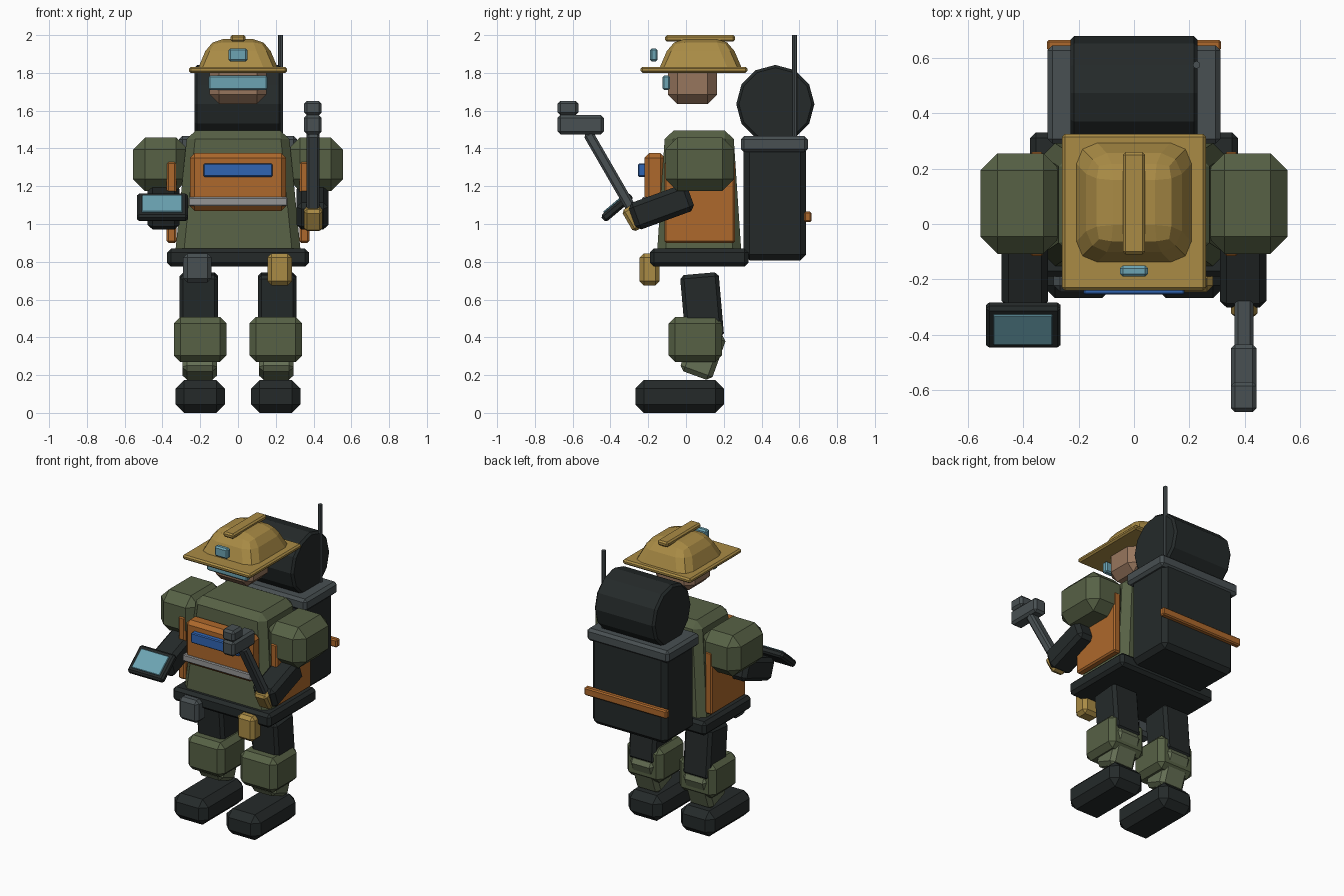
import bpy, bmesh
from math import radians
from mathutils import Matrix

if "Cube" in bpy.data.objects:
    bpy.data.objects.remove(bpy.data.objects["Cube"])

COL = {
    "green": (0.095, 0.12, 0.06), "moss": (0.13, 0.16, 0.09), "black": (0.018, 0.023, 0.023),
    "grey": (0.065, 0.08, 0.085), "orange": (0.42, 0.14, 0.025), "gold": (0.40, 0.26, 0.06),
    "teal": (0.15, 0.37, 0.45), "skin": (0.31, 0.18, 0.11), "blue": (0.03, 0.13, 0.45),
    "silver": (0.30, 0.30, 0.30),
}
MATS = {}
for key, c in COL.items():
    MATS[key] = bpy.data.materials.new(key)
    MATS[key].diffuse_color = (*c, 1)


def finish(name, bm, color, matrix):
    bmesh.ops.recalc_face_normals(bm, faces=bm.faces[:])
    mesh = bpy.data.meshes.new(name)
    bm.to_mesh(mesh)
    bm.free()
    mesh.materials.append(MATS[color])
    ob = bpy.data.objects.new(name, mesh)
    ob.matrix_world = matrix
    bpy.context.collection.objects.link(ob)
    return ob


def box(name, x, y, z, color, bevel=0.015, tilt=0, taper=(1, 1), seg=1, open_base=False):
    """Chamfered box from (min, max) ranges; tilt about x, taper scales the top."""
    lo, hi = zip(x, y, z)
    size = [b - a for a, b in zip(lo, hi)]
    mid = [(a + b) / 2 for a, b in zip(lo, hi)]
    bm = bmesh.new()
    bmesh.ops.create_cube(bm, size=1)
    for v in bm.verts:
        t = taper if v.co.z > 0 else (1, 1)
        v.co = (v.co.x * size[0] * t[0], v.co.y * size[1] * t[1], v.co.z * size[2])
    edges = [e for e in bm.edges if not (open_base and all(v.co.z < 0 for v in e.verts))]
    bmesh.ops.bevel(bm, geom=edges, offset=bevel, segments=seg, profile=0.5, affect='EDGES')
    return finish(name, bm, color, Matrix.Translation(mid) @ Matrix.Rotation(radians(tilt), 4, 'X'))


def around(c, s):
    return (c - s / 2, c + s / 2)


def cylinder(name, center, radius, length, sides, color, along_x=False, bevel=0):
    bm = bmesh.new()
    bmesh.ops.create_cone(bm, cap_ends=True, segments=sides, radius1=radius, radius2=radius, depth=length)
    if bevel:
        rims = [e for e in bm.edges if abs(e.verts[0].co.z - e.verts[1].co.z) < 1e-5]
        bmesh.ops.bevel(bm, geom=rims, offset=bevel, segments=1, affect='EDGES')
    rot = Matrix.Rotation(radians(90 if along_x else 0), 4, 'Y')
    return finish(name, bm, color, Matrix.Translation(center) @ rot)


# Head and hat
box("head", (-0.15, 0.15), (-0.095, 0.165), (1.635, 1.92), "skin", 0.05)
box("visor", (-0.155, 0.155), (-0.125, -0.085), (1.71, 1.785), "teal", 0.008)
box("hat_brim", (-0.26, 0.26), (-0.24, 0.325), (1.80, 1.832), "gold", 0.01)
box("hat_crown", (-0.215, 0.215), (-0.145, 0.30), (1.815, 1.98), "gold", 0.07,
    taper=(0.68, 0.68), seg=2, open_base=True)
box("hat_ridge", (-0.04, 0.04), (-0.11, 0.26), (1.965, 2.0), "gold", 0.01)
box("hat_lamp", (-0.05, 0.05), (-0.19, -0.15), (1.86, 1.93), "teal", 0.01)

# Torso, vest and belt
box("torso", (-0.335, 0.335), (-0.155, 0.295), (0.82, 1.495), "green", 0.045, taper=(0.8, 0.8))
box("belt", (-0.375, 0.375), (-0.19, 0.33), (0.775, 0.87), "black", 0.02)
box("vest_front", (-0.255, 0.255), (-0.22, -0.11), (1.07, 1.375), "orange", 0.025)
box("vest_stripe", (-0.262, 0.262), (-0.232, -0.19), (1.095, 1.142), "silver", 0.006)
box("vest_badge", (-0.183, 0.183), (-0.255, -0.215), (1.25, 1.32), "blue", 0.006)
box("grey_pouch", (-0.29, -0.14), (-0.245, -0.14), (0.69, 0.845), "grey", 0.022)
box("gold_pouch", (0.155, 0.285), (-0.245, -0.14), (0.675, 0.845), "gold", 0.022)

# Mirrored side panels, arms and legs
for side, s in (("left", 1), ("right", -1)):
    def mx(a, b):
        return tuple(sorted((s * a, s * b)))
    box(side + "_vest_panel", mx(0.325, 0.378), (-0.115, 0.26), (0.90, 1.33), "orange", 0.01)
    box(side + "_shoulder", mx(0.265, 0.555), (-0.108, 0.255), (1.175, 1.457), "green", 0.062)
    box(side + "_forearm", mx(0.31, 0.478), around(-0.13, 0.33), around(1.09, 0.15), "black", 0.025, tilt=20)
    box(side + "_thigh", mx(0.105, 0.31), around(0.085, 0.205), around(0.565, 0.345), "black", 0.02, tilt=5)
    box(side + "_knee_pad", mx(0.06, 0.34), (-0.092, 0.19), (0.27, 0.508), "green", 0.035)
    box(side + "_shin", mx(0.11, 0.295), around(0.09, 0.18), around(0.315, 0.25), "moss", 0.025, tilt=-20)
    box(side + "_boot", mx(0.07, 0.33), (-0.268, 0.2), (0, 0.175), "black", 0.045)

# Tablet in the right hand
box("tablet", (-0.535, -0.265), around(-0.365, 0.195), around(1.088, 0.045), "black", 0.012, tilt=40)
box("tablet_screen", (-0.508, -0.295), around(-0.381, 0.14), around(1.106, 0.012), "teal", 0.003, tilt=40)

# Scanner wand in the left hand
box("wand_grip", (0.35, 0.447), around(-0.28, 0.07), around(1.03, 0.13), "gold", 0.015, tilt=30)
box("wand_shaft", (0.363, 0.432), around(-0.395, 0.055), around(1.265, 0.5), "grey", 0.012, tilt=30)
box("wand_head", (0.35, 0.443), (-0.68, -0.435), (1.475, 1.577), "grey", 0.015)
box("wand_sensor", (0.35, 0.443), (-0.68, -0.57), (1.575, 1.652), "grey", 0.015)

# Backpack, bedroll and antenna
box("backpack", (-0.285, 0.285), (0.305, 0.635), (0.808, 1.42), "black", 0.03)
box("backpack_lid", (-0.313, 0.313), (0.29, 0.645), (1.38, 1.465), "grey", 0.018)
box("backpack_strap", (-0.315, 0.315), (0.625, 0.665), (1.01, 1.065), "orange", 0.008)
cylinder("bedroll", (0, 0.473, 1.635), 0.207, 0.46, 12, "black", along_x=True, bevel=0.014)
cylinder("antenna", (0.226, 0.575, 1.73), 0.0135, 0.54, 8, "grey")

for m in bpy.data.materials:
    if m.users and not m.is_grease_pencil:
        m.use_nodes = True
        m.node_tree.nodes["Principled BSDF"].inputs["Base Color"].default_value = m.diffuse_color
